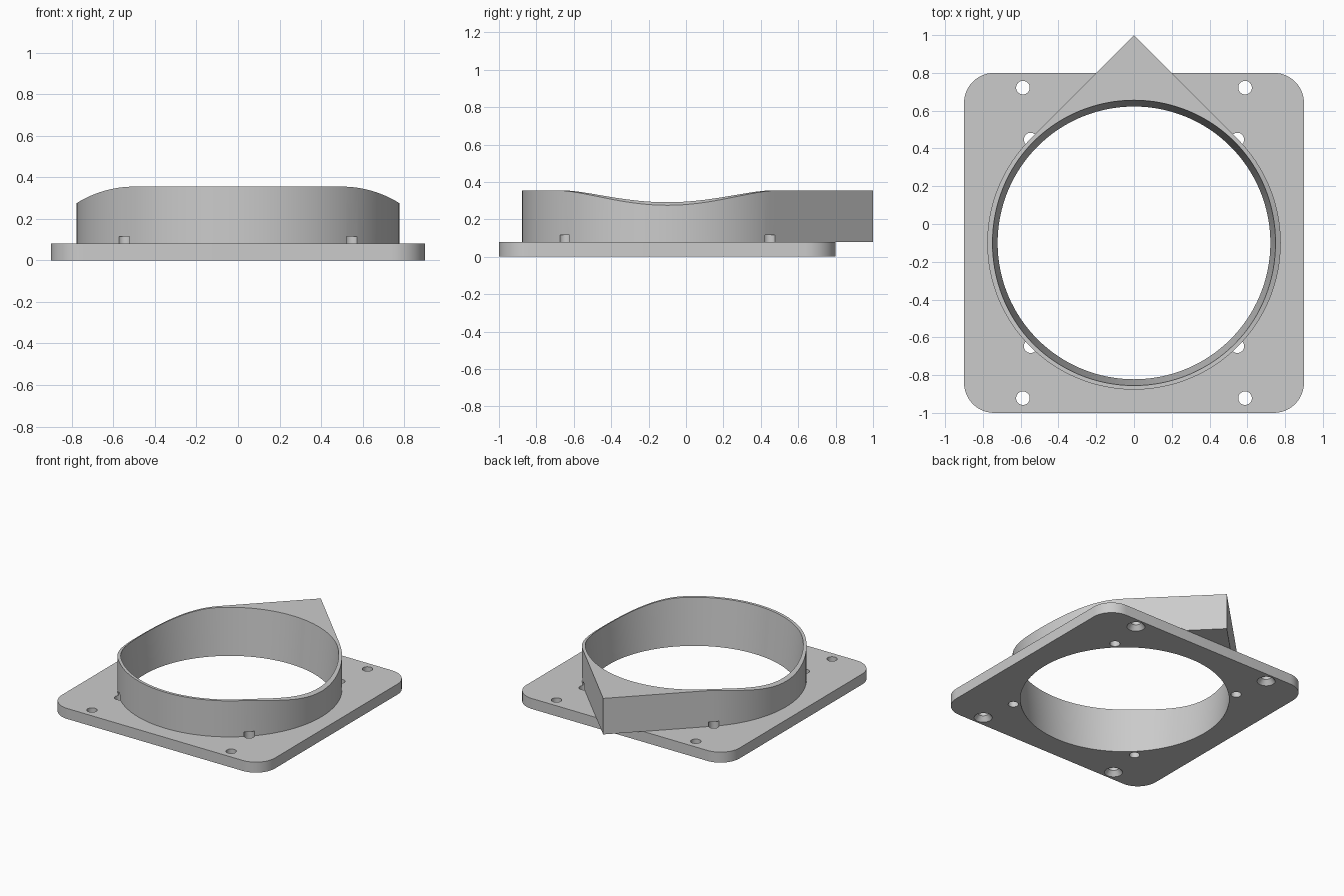
import bpy, bmesh, math
from math import pi, sin, cos, sqrt

if "Cube" in bpy.data.objects:
    bpy.data.objects.remove(bpy.data.objects["Cube"], do_unlink=True)

CY = -0.1                      # centre of the plate and bore in y
PLATE_T, TOP = 0.08, 0.355
R_OUT, SEGS = 0.777, 128

grey = bpy.data.materials.new("plain grey")
grey.use_nodes = True
grey.diffuse_color = (0.6, 0.6, 0.6, 1)
grey.node_tree.nodes["Principled BSDF"].inputs["Base Color"].default_value = (0.6, 0.6, 0.6, 1)


def make_object(name, bm):
    bmesh.ops.recalc_face_normals(bm, faces=bm.faces)
    mesh = bpy.data.meshes.new(name)
    bm.to_mesh(mesh)
    bm.free()
    mesh.materials.append(grey)
    obj = bpy.data.objects.new(name, mesh)
    bpy.context.collection.objects.link(obj)
    return obj


def turned(name, x, y, profile, segs):
    """Solid of revolution about a vertical axis from (radius, z) pairs."""
    bm = bmesh.new()
    loops = [[bm.verts.new((x + r * cos(2 * pi * i / segs), y + r * sin(2 * pi * i / segs), z))
              for i in range(segs)] for r, z in profile]
    for a, b in zip(loops, loops[1:]):
        for i in range(segs):
            j = (i + 1) % segs
            bm.faces.new((a[i], a[j], b[j], b[i]))
    bm.faces.new(loops[0])
    bm.faces.new(loops[-1])
    obj = make_object(name, bm)
    obj.hide_render = True
    return obj


def cut(target, cutter):
    mod = target.modifiers.new("cut", 'BOOLEAN')
    mod.operation, mod.solver, mod.object = 'DIFFERENCE', 'EXACT', cutter
    bpy.ops.object.select_all(action='DESELECT')
    bpy.context.view_layer.objects.active = target
    target.select_set(True)
    bpy.ops.object.modifier_apply(modifier=mod.name)


def bore_radius(z):
    return 0.722 + 0.094 * z


def rim_height(x):
    # flat in the middle, rounded down towards both sides
    d, r = max(0, abs(x) - 0.5), 0.52
    return TOP - r + sqrt(r * r - d * d)


# Mounting plate with rounded corners
bm = bmesh.new()
outline = []
for k in range(4):
    mid = pi / 4 + k * pi / 2
    sx, sy = (1 if cos(mid) > 0 else -1), (1 if sin(mid) > 0 else -1)
    for i in range(13):
        a = k * pi / 2 + i * pi / 24
        outline.append(bm.verts.new((sx * 0.74 + 0.16 * cos(a), CY + sy * 0.74 + 0.16 * sin(a), 0)))
base = bm.faces.new(outline)
up = bmesh.ops.extrude_face_region(bm, geom=[base])
bmesh.ops.translate(bm, vec=(0, 0, PLATE_T), verts=[v for v in up["geom"] if isinstance(v, bmesh.types.BMVert)])
plate = make_object("mounting_plate", bm)

# Collar: ring with a square corner at the back and a saddle-shaped rim
bm = bmesh.new()
sections = []
for i in range(SEGS):
    a = 2 * pi * i / SEGS
    c, s = cos(a), sin(a)
    r = R_OUT
    if pi / 4 < a < 3 * pi / 4:
        r /= cos(a - (pi / 4 if a <= pi / 2 else 3 * pi / 4))
    ri = bore_radius(TOP)
    for _ in range(8):
        ri = bore_radius(rim_height(ri * c))
    rb = bore_radius(PLATE_T)
    pts = ((r, PLATE_T), (r, rim_height(r * c)), (ri, rim_height(ri * c)), (rb, PLATE_T))
    sections.append([bm.verts.new((q * c, CY + q * s, z)) for q, z in pts])
for i in range(SEGS):
    a, b = sections[i], sections[(i + 1) % SEGS]
    for k in range(4):
        m = (k + 1) % 4
        bm.faces.new((a[k], b[k], b[m], a[m]))
collar = make_object("collar", bm)

# Tapered bore through the plate
cutters = [turned("bore_cutter", 0, CY, [(bore_radius(z), z) for z in (-0.1, 0.2)], SEGS)]
cut(plate, cutters[0])

# Countersunk screw holes and blind pin holes under the collar wall
for sx in (-1, 1):
    for sy in (-1, 1):
        screw = turned("screw_cutter", sx * 0.588, CY + sy * 0.822,
                       [(0.063, -0.05), (0.063, 0), (0.036, 0.035), (0.036, 0.2)], 32)
        pin = turned("pin_cutter", sx * 0.547, CY + sy * 0.547, [(0.036, -0.05), (0.036, 0.115)], 32)
        cut(plate, screw)
        cut(plate, pin)
        cut(collar, pin)
        cutters += [screw, pin]
for c in cutters:
    bpy.data.objects.remove(c, do_unlink=True)

# Smooth curved walls, keep edges sharp
bpy.ops.object.select_all(action='DESELECT')
for obj in (plate, collar):
    obj.select_set(True)
bpy.context.view_layer.objects.active = plate
bpy.ops.object.shade_smooth_by_angle(angle=math.radians(30))
